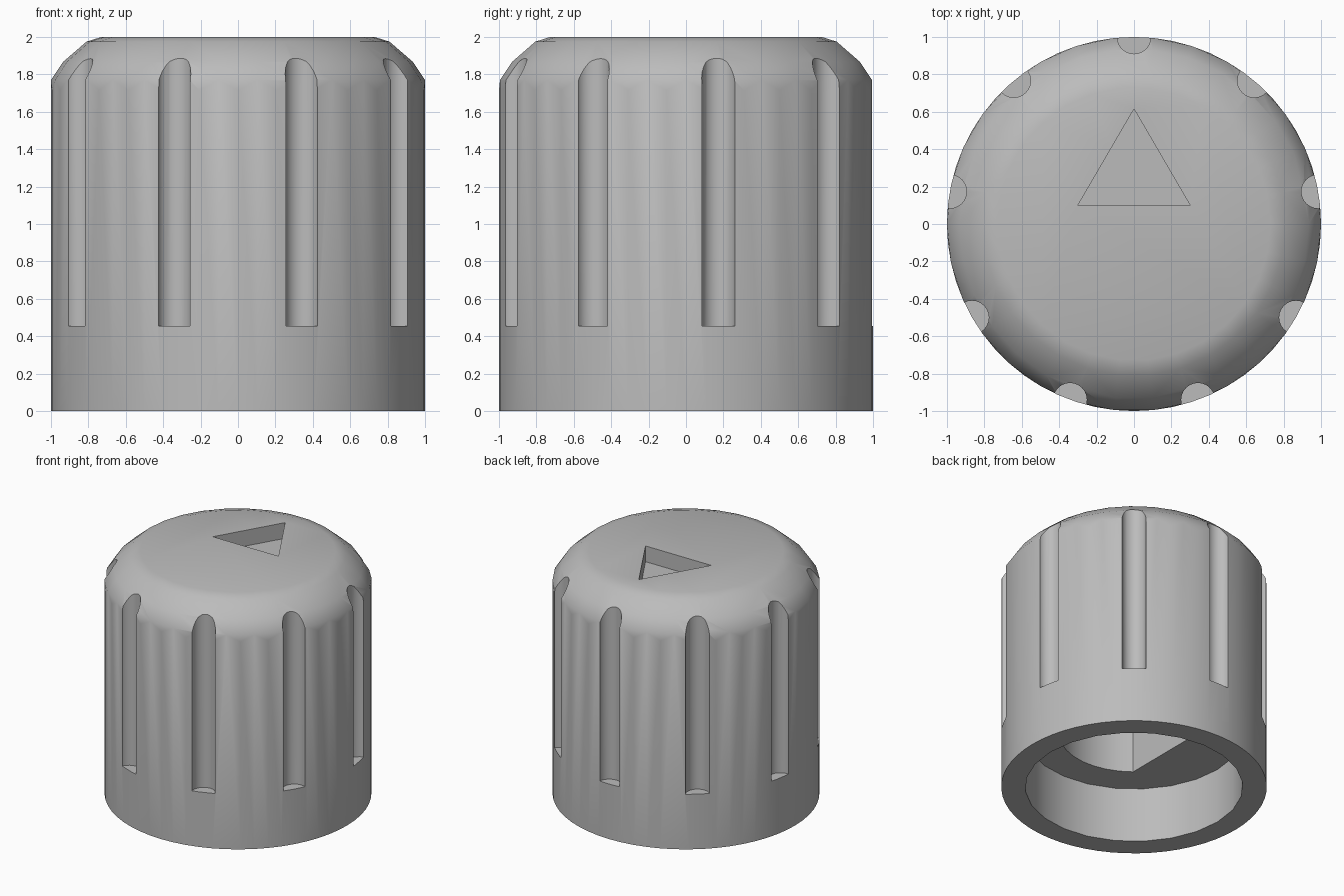
import bpy, bmesh, math

if "Cube" in bpy.data.objects:
    bpy.data.objects.remove(bpy.data.objects["Cube"])

grey = bpy.data.materials.new("plain grey")
grey.use_nodes = True
grey.diffuse_color = (0.5, 0.5, 0.5, 1)
bsdf = next(n for n in grey.node_tree.nodes if n.type == 'BSDF_PRINCIPLED')
bsdf.inputs["Base Color"].default_value = grey.diffuse_color


def stack(name, rings):
    """Closed solid skinned through rings of equal point count."""
    bm = bmesh.new()
    loops = [[bm.verts.new(p) for p in ring] for ring in rings]
    bm.faces.new(loops[0][::-1])
    bm.faces.new(loops[-1])
    n = len(loops[0])
    for low, high in zip(loops, loops[1:]):
        for i in range(n):
            j = (i + 1) % n
            bm.faces.new((low[i], low[j], high[j], high[i]))
    bmesh.ops.recalc_face_normals(bm, faces=bm.faces)
    mesh = bpy.data.meshes.new(name)
    bm.to_mesh(mesh)
    bm.free()
    mesh.materials.append(grey)
    ob = bpy.data.objects.new(name, mesh)
    bpy.context.collection.objects.link(ob)
    return ob


def circle(r, z, sides, x=0, y=0):
    steps = [2 * math.pi * i / sides for i in range(sides)]
    return [(x + r * math.cos(a), y + r * math.sin(a), z) for a in steps]


def prism(name, outline, low, high):
    return stack(name, [[(p[0], p[1], z) for p in outline] for z in (low, high)])


def combine(target, tool, operation):
    """Apply a boolean and remove its cutter."""
    bpy.context.view_layer.objects.active = target
    mod = target.modifiers.new(operation, 'BOOLEAN')
    mod.operation = operation
    mod.solver = 'EXACT'
    mod.object = tool
    bpy.ops.object.modifier_apply(modifier=mod.name)
    bpy.data.objects.remove(tool)


# Knob body, with a coarser faceted dome trimming its upper edge
knob = prism("knob_body", circle(1, 0, 60), 0, 2)
dome_profile = [(1.2, -0.1), (1.2, 1.5), (1.007, 1.70), (1.0, 1.77),
                (0.935, 1.867), (0.81, 1.975), (0.73, 2.0), (0.6, 2.01)]
dome = stack("dome_cutter", [circle(r, z, 30) for r, z in dome_profile])
combine(knob, dome, 'INTERSECT')

# Finger grooves around the side
for i in range(9):
    a = math.radians(90 + 40 * i)
    outline = circle(0.09, 0, 24, math.cos(a), math.sin(a))
    combine(knob, prism("groove_cutter", outline, 0.455, 2.2), 'DIFFERENCE')

# Pointer recess in the top
pointer = [(-0.3, 0.1), (0.3, 0.1), (0, 0.615)]
combine(knob, prism("pointer_cutter", pointer, 1.87, 2.2), 'DIFFERENCE')

# Wide socket below, then a D-shaped shaft hole
combine(knob, prism("socket_cutter", circle(0.82, 0, 24), -0.2, 0.455), 'DIFFERENCE')
flat = math.acos(0.355 / 0.56)
arc = [-math.pi + flat + (2 * math.pi - 2 * flat) * i / 24 for i in range(25)]
shaft = [(0.56 * math.cos(a), 0.56 * math.sin(a)) for a in arc]
combine(knob, prism("shaft_cutter", shaft, 0.4, 1.5), 'DIFFERENCE')

# Smooth the curved walls, keep the rims sharp
bpy.ops.object.select_all(action='DESELECT')
knob.select_set(True)
bpy.context.view_layer.objects.active = knob
bpy.ops.object.shade_smooth_by_angle(angle=math.radians(30))
